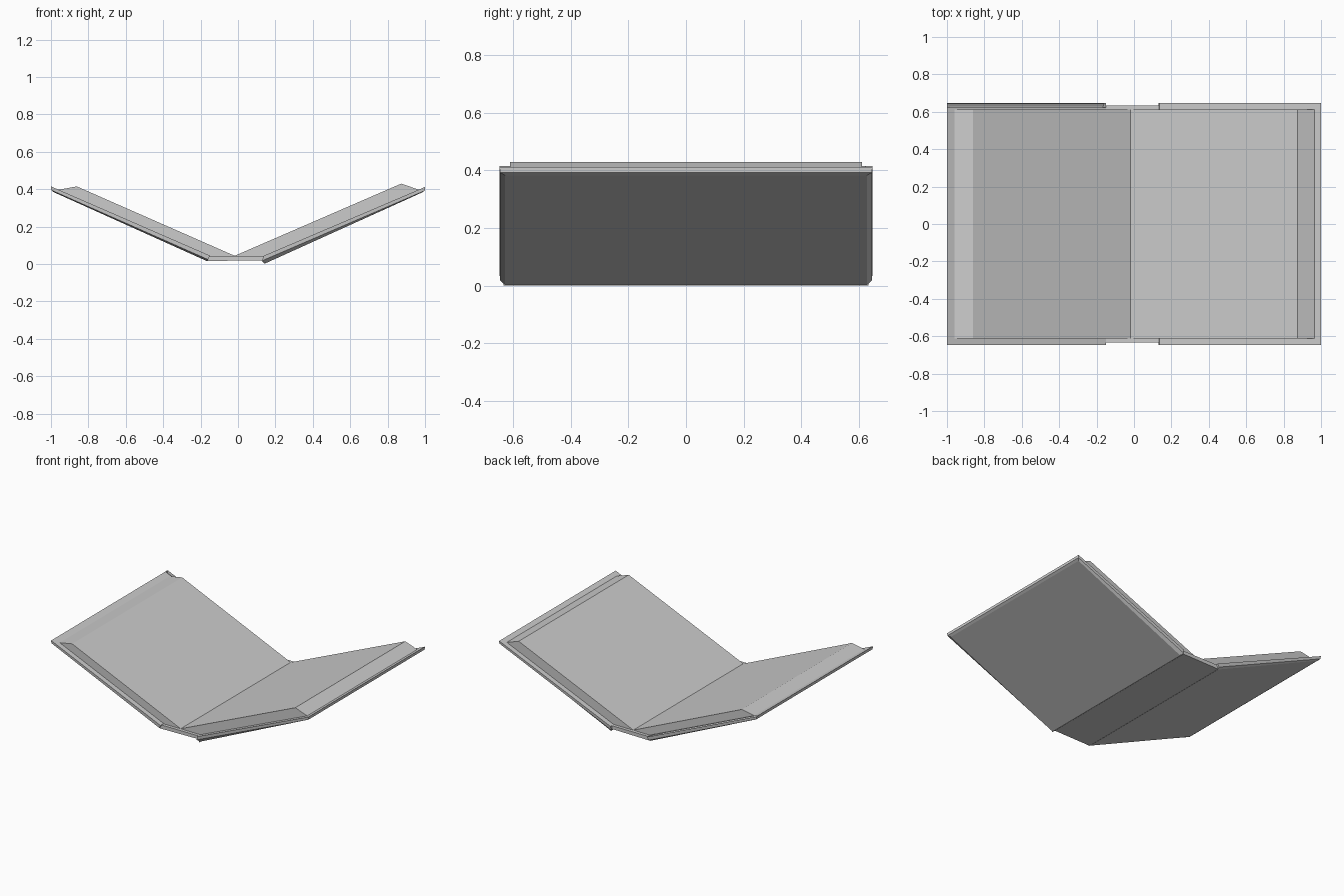
import bpy

if "Cube" in bpy.data.objects:
    bpy.data.objects.remove(bpy.data.objects["Cube"])

grey = bpy.data.materials.new("plain grey")
grey.diffuse_color = (0.6, 0.6, 0.6, 1)
grey.use_nodes = True
grey.node_tree.nodes["Principled BSDF"].inputs["Base Color"].default_value = grey.diffuse_color


def make(name, verts, faces):
    mesh = bpy.data.meshes.new(name)
    mesh.from_pydata(verts, [], faces)
    mesh.materials.append(grey)
    obj = bpy.data.objects.new(name, mesh)
    bpy.context.collection.objects.link(obj)
    return obj


def prism(name, profile, y):
    """Extrude a counter-clockwise (x, z) profile from -y to y."""
    n = len(profile)
    verts = [(x, -y, z) for x, z in profile] + [(x, y, z) for x, z in profile]
    faces = [tuple(range(n)), tuple(range(2 * n - 1, n - 1, -1))]
    faces += [(i, i + n, (i + 1) % n + n, (i + 1) % n) for i in range(n)]
    return make(name, verts, faces)


def board(name, rings, back):
    """Cover board lofted from outside to inside; the lining stops at y = back."""
    verts, faces = [], [(3, 2, 1, 0)]
    for (x0, z0), (x1, z1), y in rings:
        verts += [(x0, -y, z0), (x1, -y, z1), (x1, y, z1), (x0, y, z0)]
    for r in range(len(rings) - 1):
        for i in range(4):
            a, b = 4 * r + i, 4 * r + (i + 1) % 4
            faces.append((a, b, b + 4, a + 4))
    n = len(verts)
    (x0, z0), (x1, z1), y = rings[-1]
    verts += [(x1, back, z1), (x0, back, z0)]
    faces.append((n - 4, n - 3, n, n + 1))
    return make(name, verts, faces)


# cover boards with chamfered outer edges
board("left_cover", [((-0.985, 0.384), (-0.165, 0.015), 0.628),
                     ((-1.0, 0.396), (-0.16, 0.024), 0.645),
                     ((-1.0, 0.415), (-0.15, 0.045), 0.647)], 0.622)
board("right_cover", [((0.145, 0.003), (0.985, 0.383), 0.628),
                      ((0.13, 0.018), (1.0, 0.393), 0.645),
                      ((0.135, 0.043), (1.0, 0.412), 0.647)], 0.647)

# spine strip joining the boards
prism("spine", [(-0.165, 0.016), (0.122, 0.02), (0.145, 0.0),
                (0.14, 0.043), (-0.15, 0.043)], 0.633)

# page blocks
prism("left_pages", [(-0.965, 0.396), (-0.15, 0.04),
                     (-0.018, 0.044), (-0.862, 0.415)], 0.611)
prism("right_pages", [(-0.018, 0.044), (0.14, 0.04),
                      (0.967, 0.397), (0.873, 0.43)], 0.611)
